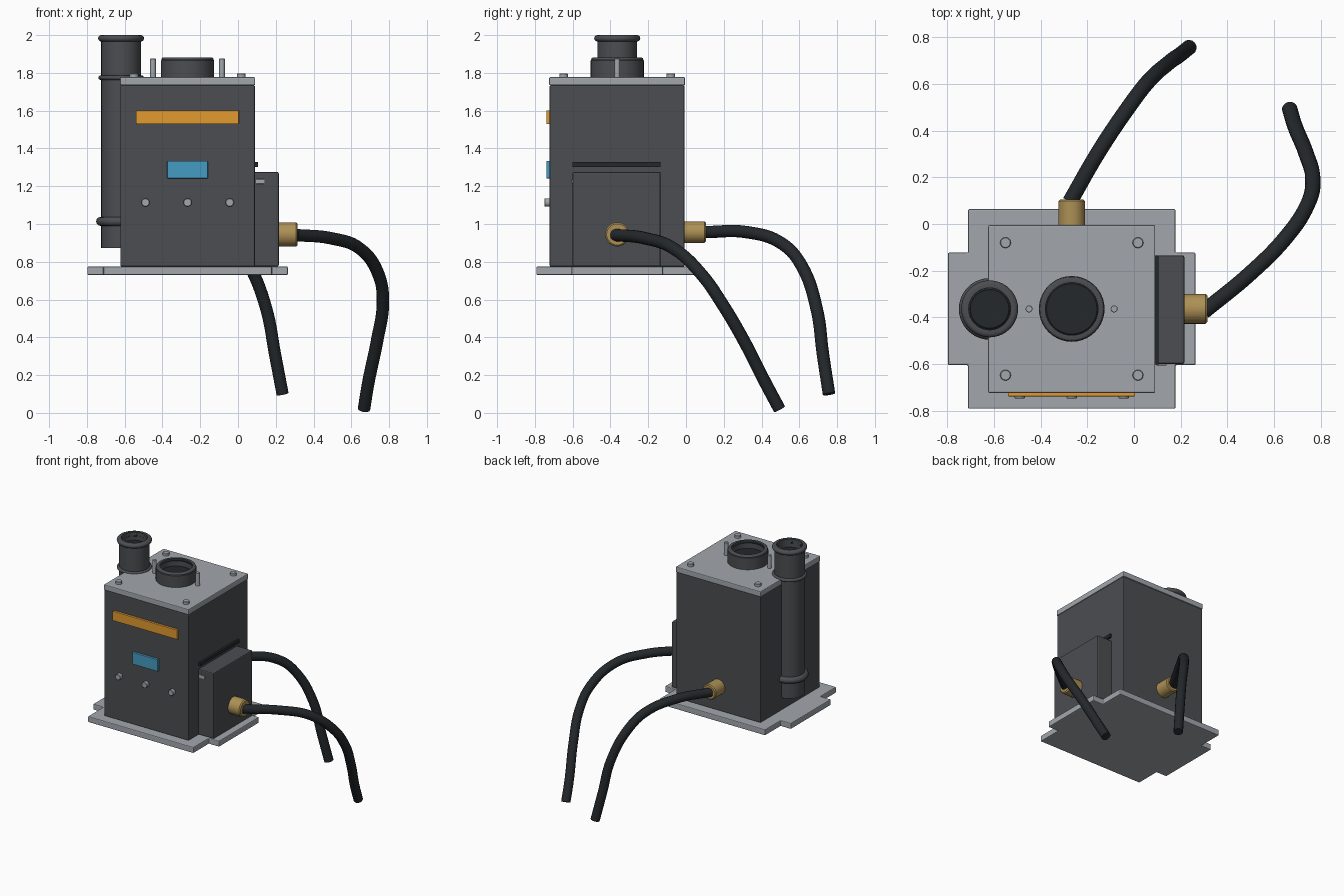
import bpy, bmesh, math
from mathutils import Vector

if "Cube" in bpy.data.objects:
    bpy.data.objects.remove(bpy.data.objects["Cube"])

CX, CY = -0.267, -0.364   # centre of the housing


def material(name, r, g, b):
    m = bpy.data.materials.new(name)
    m.diffuse_color = (r, g, b, 1)
    m.use_nodes = True
    m.node_tree.nodes["Principled BSDF"].inputs["Base Color"].default_value = m.diffuse_color
    return m


DARK = material("dark_metal", 0.07, 0.075, 0.082)
STEEL = material("steel", 0.36, 0.39, 0.42)
BLACK = material("black_rubber", 0.017, 0.021, 0.024)
ORANGE = material("orange", 0.75, 0.32, 0.03)
BLUE = material("blue", 0.06, 0.33, 0.54)
BRASS = material("brass", 0.42, 0.28, 0.09)


def finish(name, bm, mat, bevel=0, smooth=False):
    bmesh.ops.recalc_face_normals(bm, faces=bm.faces)
    me = bpy.data.meshes.new(name)
    bm.to_mesh(me)
    bm.free()
    ob = bpy.data.objects.new(name, me)
    bpy.context.collection.objects.link(ob)
    me.materials.append(mat)
    if bevel:
        mod = ob.modifiers.new("bevel", 'BEVEL')
        mod.width, mod.segments = bevel, 2
    if smooth:
        bpy.ops.object.select_all(action='DESELECT')
        ob.select_set(True)
        bpy.context.view_layer.objects.active = ob
        bpy.ops.object.shade_smooth_by_angle(angle=math.radians(35))
    return ob


def box(name, x, y, z, mat, bevel=0):
    """Box from (min, max) ranges."""
    bm = bmesh.new()
    bmesh.ops.create_cube(bm, size=1)
    for v in bm.verts:
        v.co = [(a + b) / 2 + c * (b - a) for (a, b), c in zip((x, y, z), v.co)]
    return finish(name, bm, mat, bevel)


def lathe(name, profile, loc, mat, axis=(0, 0, 1), n=40):
    """Turn a (radius, height) profile about an axis through loc, capping both ends."""
    bm = bmesh.new()
    rot = Vector((0, 0, 1)).rotation_difference(Vector(axis))
    rings = [[bm.verts.new(Vector(loc) + rot @ Vector((r * math.cos(a), r * math.sin(a), h)))
              for a in (2 * math.pi * i / n for i in range(n))] for r, h in profile]
    for lo, hi in zip(rings, rings[1:]):
        for i in range(n):
            j = (i + 1) % n
            bm.faces.new((lo[i], lo[j], hi[j], hi[i]))
    bm.faces.new(rings[0])
    bm.faces.new(rings[-1])
    return finish(name, bm, mat, smooth=True)


def rod(name, r, length, loc, mat, axis=(0, 0, 1), n=24):
    c = min(r, length) * 0.12
    return lathe(name, [(r, 0), (r, length - c), (r - c, length)], loc, mat, axis, n)


def bead(name, r_in, r_out, z0, z1, loc, mat):
    """Closed ring with a rounded outer edge."""
    h = (z1 - z0) / 2
    arc = [(r_out - h + h * math.cos(a), (z0 + z1) / 2 + h * math.sin(a))
           for a in (math.radians(d) for d in range(-90, 91, 30))]
    ob = lathe(name, [(r_in, z0)] + arc + [(r_in, z1), (r_in, z0)], loc, mat)
    bm = bmesh.new()
    bm.from_mesh(ob.data)
    bmesh.ops.delete(bm, geom=[f for f in bm.faces if len(f.verts) > 4], context='FACES_ONLY')
    bmesh.ops.remove_doubles(bm, verts=bm.verts, dist=1e-5)
    bmesh.ops.recalc_face_normals(bm, faces=bm.faces)
    bm.to_mesh(ob.data)
    bm.free()
    return ob


def cable(name, points, r=0.033):
    cu = bpy.data.curves.new(name, 'CURVE')
    cu.dimensions = '3D'
    cu.bevel_depth, cu.bevel_resolution = r, 5
    cu.use_fill_caps = True
    sp = cu.splines.new('BEZIER')
    sp.bezier_points.add(len(points) - 1)
    for bp, p in zip(sp.bezier_points, points):
        bp.co = p
        bp.handle_left_type = bp.handle_right_type = 'AUTO'
    sp.resolution_u = 8
    cu.materials.append(BLACK)
    ob = bpy.data.objects.new(name, cu)
    bpy.context.collection.objects.link(ob)
    return ob


# Cross-shaped base plate
bm = bmesh.new()
ix, ox, iy, oy = 0.445, 0.531, 0.241, 0.428
quarter = [(ox, iy), (ix, iy), (ix, oy)]
outline = []
for sx, sy in ((1, 1), (-1, 1), (-1, -1), (1, -1)):
    q = quarter if sx * sy > 0 else quarter[::-1]
    outline += [(CX + sx * x, CY + sy * y, 0.73) for x, y in q]
face = bm.faces.new([bm.verts.new(p) for p in outline])
top = bmesh.ops.extrude_face_region(bm, geom=[face])["geom"]
bmesh.ops.translate(bm, vec=(0, 0, 0.045),
                    verts=[v for v in top if isinstance(v, bmesh.types.BMVert)])
finish("base_plate", bm, STEEL, 0.006)

# Housing and lid
box("housing", (-0.623, 0.089), (-0.722, -0.008), (0.775, 1.735), DARK, 0.006)
box("lid", (-0.625, 0.091), (-0.725, -0.005), (1.735, 1.777), STEEL, 0.006)
for i, x in enumerate((-0.551, 0.017)):
    for j, y in enumerate((-0.648, -0.08)):
        rod(f"lid_bolt_{i}{j}", 0.023, 0.022, (x, y, 1.775), STEEL)
for i, x in enumerate((-0.45, -0.085)):
    rod(f"lid_pin_{i}", 0.015, 0.1, (x, CY, 1.775), STEEL)

# Filler neck on the lid
neck = (CX, CY, 1.775)
lathe("filler_neck", [(0.141, 0), (0.141, 0.09), (0.13, 0.102), (0.115, 0.102),
                      (0.115, 0.045)], neck, DARK)
bead("filler_rim", 0.113, 0.138, 0.088, 0.106, neck, DARK)
rod("filler_opening", 0.114, 0.05, neck, BLACK, n=40)

# Side pipe with collars, half sunk in the housing
pipe = (-0.619, CY, 0)
lathe("side_pipe", [(0.105, 0.872), (0.105, 1.99), (0.09, 1.99), (0.09, 1.93)], pipe, DARK)
rod("pipe_opening", 0.0895, 0.06, (pipe[0], CY, 1.88), BLACK, n=40)
bead("pipe_top_rim", 0.09, 0.122, 1.966, 2.0, pipe, DARK)
bead("pipe_middle_collar", 0.1, 0.121, 1.763, 1.787, pipe, DARK)
bead("pipe_lower_collar", 0.1, 0.132, 0.99, 1.037, pipe, DARK)

# Front panel details
box("orange_strip", (-0.54, 0.004), (-0.739, -0.715), (1.53, 1.602), ORANGE, 0.002)
box("blue_display", (-0.375, -0.16), (-0.739, -0.715), (1.242, 1.333), BLUE, 0.002)
for i, x in enumerate((-0.49, CX, -0.044)):
    rod(f"front_button_{i}", 0.022, 0.031, (x, -0.718, 1.114), STEEL, (0, -1, 0))

# Side box, vent slot and latch
box("side_box", (0.08, 0.216), (-0.6, -0.134), (0.775, 1.276), DARK, 0.008)
box("vent_slot", (0.08, 0.105), (-0.602, -0.134), (1.302, 1.327), BLACK)
box("side_latch", (0.095, 0.14), (-0.606, -0.59), (1.213, 1.237), STEEL, 0.002)

# Brass fittings and cables
rod("side_fitting", 0.064, 0.105, (0.21, CY, 0.945), BRASS, (1, 0, 0), 32)
rod("back_fitting", 0.057, 0.115, (CX, -0.01, 0.957), BRASS, (0, 1, 0), 32)
cable("side_cable", [(0.3, -0.375, 0.942), (0.495, -0.215, 0.924), (0.645, -0.065, 0.87),
                     (0.745, 0.085, 0.73), (0.767, 0.19, 0.58), (0.737, 0.305, 0.385),
                     (0.69, 0.42, 0.16), (0.667, 0.495, 0.02)])
cable("back_cable", [(-0.275, 0.095, 0.957), (-0.145, 0.32, 0.957), (-0.017, 0.51, 0.895),
                     (0.06, 0.61, 0.783), (0.15, 0.692, 0.55), (0.196, 0.725, 0.31),
                     (0.236, 0.757, 0.1)])
